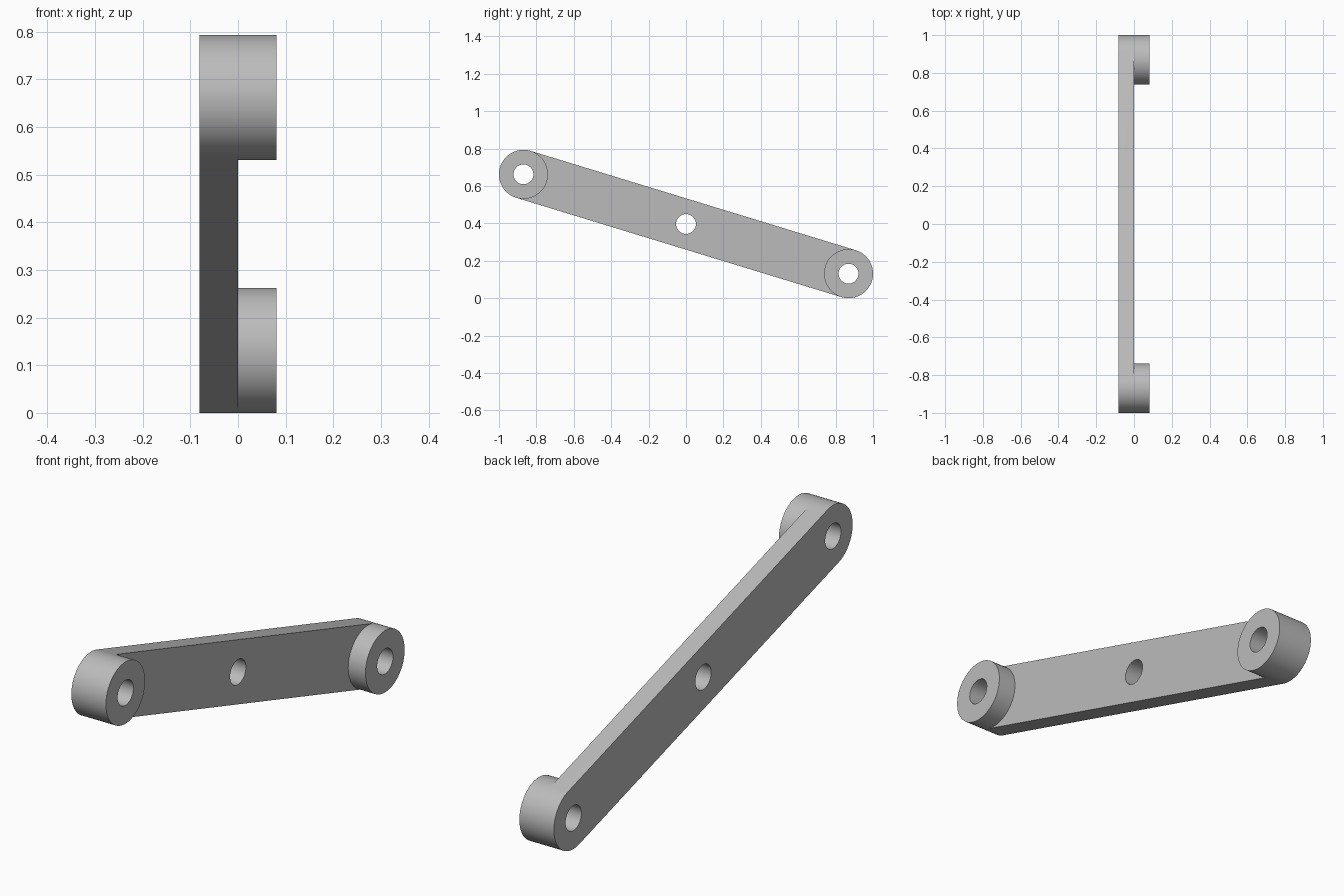
import bpy, bmesh
from math import sin, cos, pi, atan2, hypot

RADIUS, HOLE, DEPTH = 0.131, 0.053, 0.081
END_Y, END_Z, MID_Z = 0.869, 0.2655, 0.3965
HALF = hypot(END_Y, END_Z)      # half the distance between end holes
STEPS = 48                      # segments per half circle

if "Cube" in bpy.data.objects:
    bpy.data.objects.remove(bpy.data.objects["Cube"], do_unlink=True)

grey = bpy.data.materials.new("plain_grey")
grey.use_nodes = True
colour = (0.5, 0.5, 0.5, 1)
grey.diffuse_color = colour
grey.node_tree.nodes["Principled BSDF"].inputs["Base Color"].default_value = colour


def arc(centre, radius, start):
    """Half circle in the arm's own plane (y along, z across)."""
    angles = [start + pi * i / STEPS for i in range(STEPS + 1)]
    return [(centre + radius * cos(a), radius * sin(a)) for a in angles]


def circle(centre, radius):
    return arc(centre, radius, -pi / 2)[:-1] + arc(centre, radius, pi / 2)[:-1]


def prism(name, outline, x0, x1):
    """Extrude an outline along x."""
    bm = bmesh.new()
    face = bm.faces.new([bm.verts.new((x0, y, z)) for y, z in outline])
    side = bmesh.ops.extrude_face_region(bm, geom=[face])
    moved = [v for v in side["geom"] if isinstance(v, bmesh.types.BMVert)]
    bmesh.ops.translate(bm, verts=moved, vec=(x1 - x0, 0, 0))
    bmesh.ops.recalc_face_normals(bm, faces=bm.faces)
    mesh = bpy.data.meshes.new(name)
    bm.to_mesh(mesh)
    bm.free()
    mesh.materials.append(grey)
    ob = bpy.data.objects.new(name, mesh)
    bpy.context.collection.objects.link(ob)
    return ob


def combine(target, tool, operation):
    """Apply a boolean and discard the tool."""
    bpy.context.view_layer.objects.active = target
    mod = target.modifiers.new(operation, 'BOOLEAN')
    mod.operation, mod.solver, mod.object = operation, 'EXACT', tool
    bpy.ops.object.modifier_apply(modifier=mod.name)
    bpy.data.objects.remove(tool, do_unlink=True)


# Round-ended bar
arm = prism("link_arm", arc(HALF, RADIUS, -pi / 2) + arc(-HALF, RADIUS, pi / 2), -DEPTH, 0)

# Raised boss at each end
for end in (-HALF, HALF):
    combine(arm, prism("boss", circle(end, RADIUS), 0, DEPTH), 'UNION')

# Through holes at both ends and the middle
for centre in (-HALF, 0, HALF):
    combine(arm, prism("hole_cutter", circle(centre, HOLE), -2 * DEPTH, 2 * DEPTH), 'DIFFERENCE')

# Tilt the arm into place
arm.location.z = MID_Z
arm.rotation_euler.x = -atan2(END_Z, END_Y)
bpy.ops.object.select_all(action='DESELECT')
arm.select_set(True)
bpy.context.view_layer.objects.active = arm
bpy.ops.object.shade_smooth_by_angle(angle=pi / 6)
